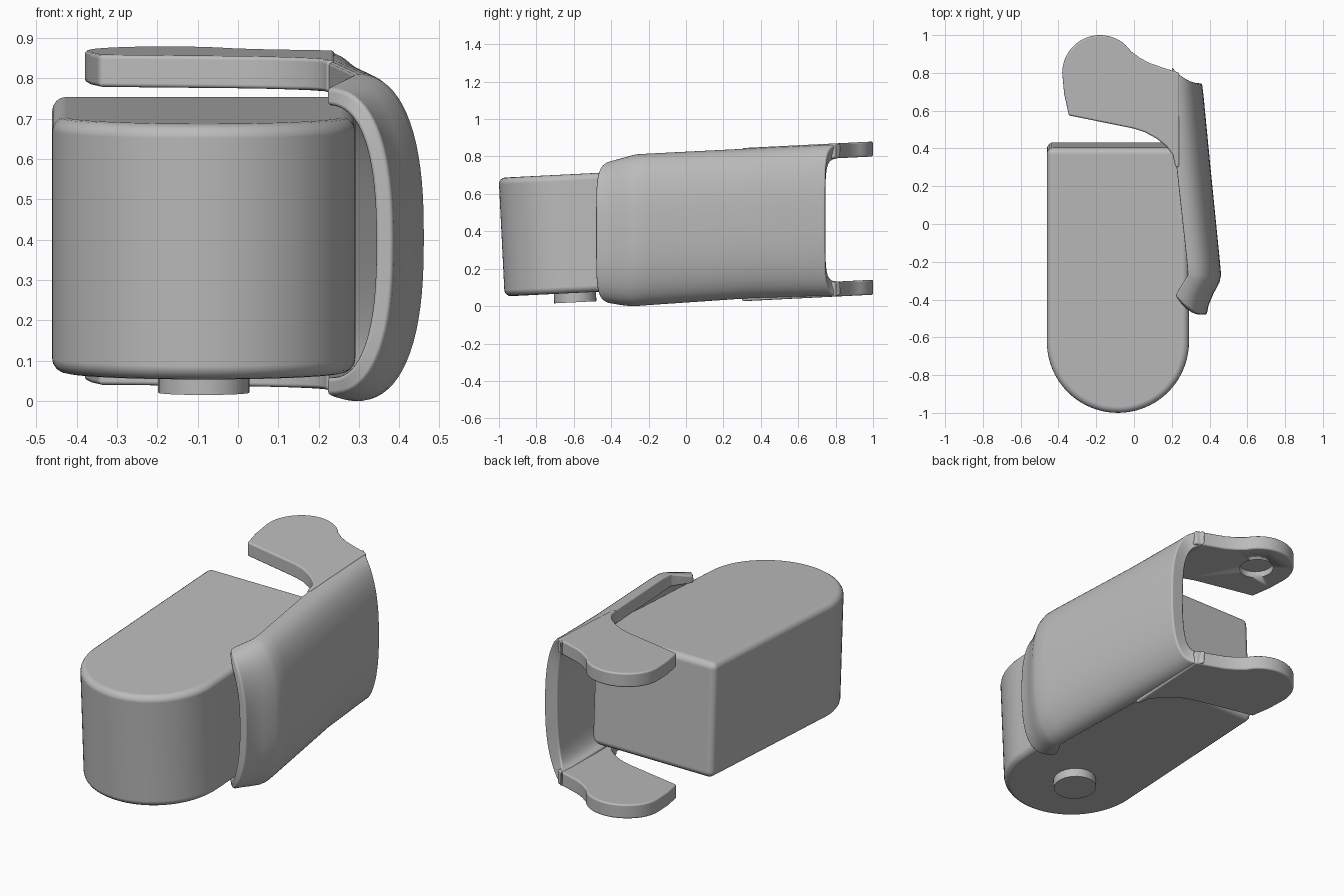
import bpy, bmesh, math
from math import sin, cos, radians
from mathutils import Matrix

old = bpy.data.objects.get("Cube")
if old:
    bpy.data.objects.remove(old)

grey = bpy.data.materials.new("plain grey")
grey.use_nodes = True
colour = (0.5, 0.5, 0.5, 1)
grey.diffuse_color = colour
grey.node_tree.nodes["Principled BSDF"].inputs["Base Color"].default_value = colour

TILT = 0.05  # upward slope toward the back
SLOPE = Matrix(((1, 0, 0, 0), (0, 1, 0, 0), (0, TILT, 1, 0), (0, 0, 0, 1)))
TURN = Matrix.Rotation(math.atan(TILT), 4, 'X')


def finish(name, bm, matrix, bevel=0.0, segments=3):
    bmesh.ops.recalc_face_normals(bm, faces=bm.faces)
    bm.transform(matrix)
    mesh = bpy.data.meshes.new(name)
    bm.to_mesh(mesh)
    bm.free()
    mesh.materials.append(grey)
    ob = bpy.data.objects.new(name, mesh)
    bpy.context.collection.objects.link(ob)
    bpy.context.view_layer.objects.active = ob
    bpy.ops.object.select_all(action='DESELECT')
    ob.select_set(True)
    bpy.ops.object.shade_smooth_by_angle(angle=radians(35))
    if bevel:
        mod = ob.modifiers.new("rounded edges", 'BEVEL')
        mod.width, mod.segments = bevel, segments
        mod.limit_method, mod.angle_limit = 'ANGLE', radians(40)
        mod.harden_normals = True
    return ob


def prism(outline, low, high):
    bm = bmesh.new()
    face = bm.faces.new([bm.verts.new((x, y, low)) for x, y in outline])
    top = bmesh.ops.extrude_face_region(bm, geom=[face])["geom"]
    verts = [v for v in top if isinstance(v, bmesh.types.BMVert)]
    bmesh.ops.translate(bm, verts=verts, vec=(0, 0, high - low))
    return bm


def arc(cx, cy, r, start, end, steps):
    angles = [radians(start + (end - start) * i / steps) for i in range(steps + 1)]
    return [(cx + r * cos(a), cy + r * sin(a)) for a in angles]


# Main block with a round front, and the pin below it
block = arc(-0.085, -0.59, 0.376, 180, 360, 40) + [(0.291, 0.44), (-0.461, 0.44)]
finish("main_block", prism(block, 0.1, 0.735), TURN, 0.035, 4)
finish("bottom_pin", prism(arc(-0.085, -0.59, 0.113, 0, 348.75, 31), 0.05, 0.12), TURN)

# Curved side guard: y, lip x, outer x, bottom, top, wall thickness, end sweep
sections = [
    (-0.48, 0.22, 0.385, 0.035, 0.795, 0.042, 0.10),
    (-0.43, 0.235, 0.395, 0.027, 0.803, 0.05, 0.08),
    (-0.37, 0.26, 0.42, 0.018, 0.813, 0.06, 0.06),
    (-0.31, 0.28, 0.452, 0.013, 0.822, 0.07, 0.03),
    (-0.27, 0.285, 0.461, 0.013, 0.825, 0.075, 0.0),
    (-0.2, 0.28, 0.455, 0.015, 0.826, 0.08, 0.0),
    (0.35, 0.22, 0.40, 0.025, 0.826, 0.08, 0.0),
    (0.68, 0.20, 0.368, 0.015, 0.828, 0.08, 0.04),
    (0.745, 0.20, 0.36, 0.013, 0.828, 0.08, 0.085),
]
STEPS = 36


def guard_ring(bm, y, lip, outer, low, high, wall, sweep):
    ring = []
    mid, half, width = (low + high) / 2, (high - low) / 2, outer - lip
    for inset in (0, wall):
        row = []
        for i in range(STEPS + 1):
            a = math.pi * (0.5 - i / STEPS)
            f = max(cos(a), 0) ** 0.8
            s = math.copysign(abs(sin(a)) ** 0.8, sin(a))
            row.append(bm.verts.new((lip + (width - inset) * f,
                                     y + sweep * (1 - f) ** 2,
                                     mid + (half - inset) * s)))
        ring += row if inset == 0 else row[::-1]
    return ring


bm = bmesh.new()
rings = [guard_ring(bm, *s) for s in sections]
count = len(rings[0])
for a, b in zip(rings, rings[1:]):
    for i in range(count):
        j = (i + 1) % count
        bm.faces.new((a[i], a[j], b[j], b[i]))
for ring in (rings[0], rings[-1]):
    for i in range(STEPS):
        bm.faces.new((ring[i], ring[i + 1], ring[-2 - i], ring[-1 - i]))
finish("side_guard", bm, SLOPE, 0.01, 2)

# Pair of mounting ears at the back
ear = [(0.24, 0.3), (0.24, 0.80), (0.16, 0.825), (0.08, 0.853), (0.03, 0.88)]
ear += arc(-0.18, 0.8, 0.2, 35, 180, 24)
ear += [(-0.37, 0.69), (-0.345, 0.575), (0.0, 0.505), (0.06, 0.485),
        (0.12, 0.452), (0.17, 0.412), (0.205, 0.365), (0.22, 0.3)]
ears = {}
for name, low in (("lower_ear", 0.011), ("upper_ear", 0.75)):
    ears[name] = finish(name, prism(ear, low, low + 0.08), SLOPE, 0.015, 3)

# Blind socket in the underside of the upper ear
cutter = finish("socket_cutter", prism(arc(-0.18, 0.8, 0.09, 0, 348.75, 31), 0.7, 0.785), SLOPE)
cutter.hide_render = True
cutter.hide_set(True)
cutter.display_type = 'WIRE'
cut = ears["upper_ear"].modifiers.new("socket", 'BOOLEAN')
cut.operation, cut.object, cut.solver = 'DIFFERENCE', cutter, 'EXACT'
